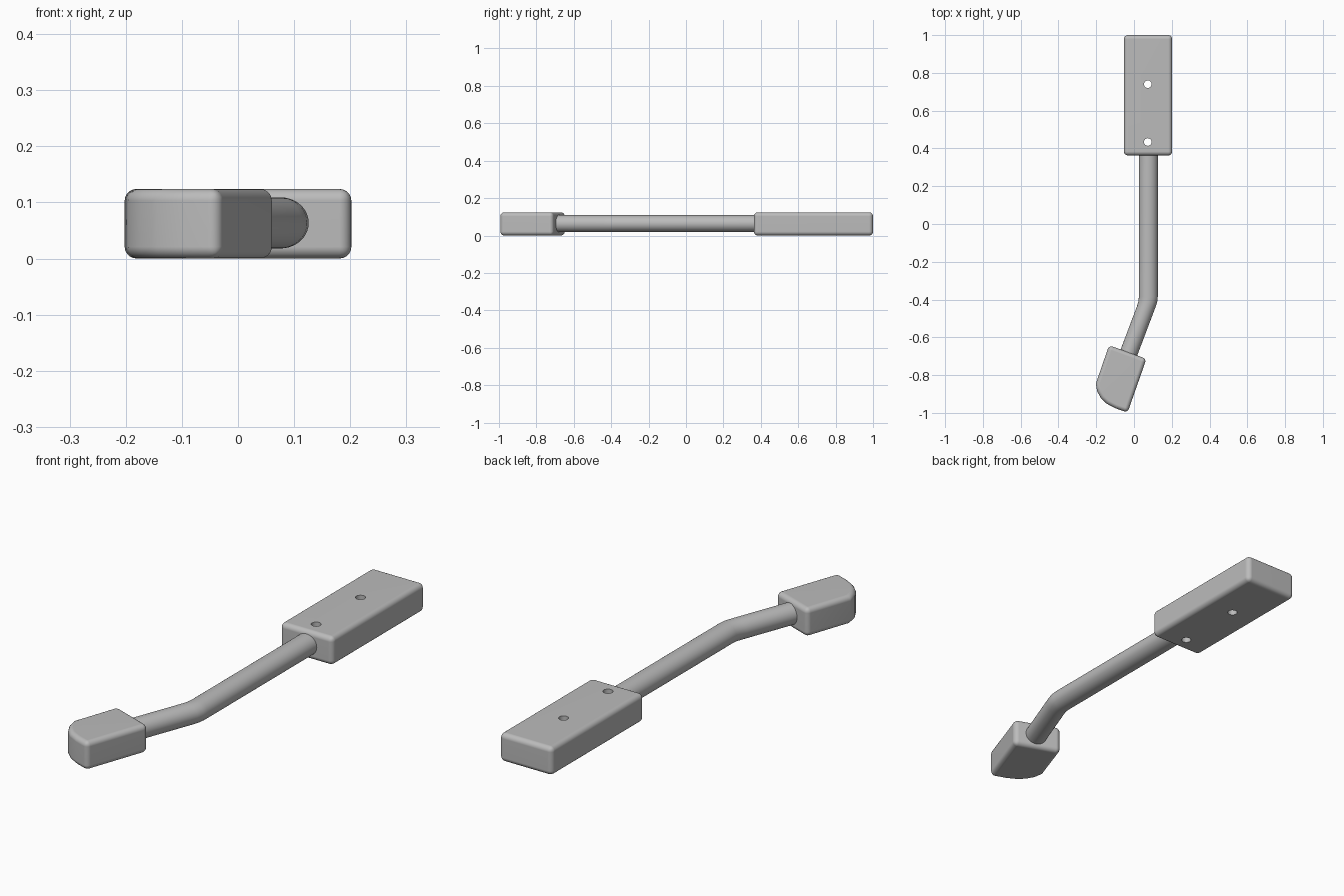
import bpy
import bmesh
import math

if "Cube" in bpy.data.objects:
    bpy.data.objects.remove(bpy.data.objects["Cube"], do_unlink=True)

HEIGHT = 0.124
BEVEL = 0.021

grey = bpy.data.materials.new("plain grey")
grey.use_nodes = True
grey.diffuse_color = (0.5, 0.5, 0.5, 1)
grey.node_tree.nodes["Principled BSDF"].inputs["Base Color"].default_value = (0.5, 0.5, 0.5, 1)


def make_object(name, bm):
    bmesh.ops.recalc_face_normals(bm, faces=bm.faces)
    mesh = bpy.data.meshes.new(name)
    bm.to_mesh(mesh)
    bm.free()
    obj = bpy.data.objects.new(name, mesh)
    bpy.context.collection.objects.link(obj)
    mesh.materials.append(grey)
    return obj


def activate(obj):
    bpy.ops.object.select_all(action='DESELECT')
    obj.select_set(True)
    bpy.context.view_layer.objects.active = obj


def smooth(obj, weighted=True):
    activate(obj)
    bpy.ops.object.shade_smooth_by_angle(angle=math.radians(35))
    if weighted:
        obj.modifiers.new("flat_panels", 'WEIGHTED_NORMAL').keep_sharp = True


def rounded_slab(name, outline):
    """Extrude an outline to full height and round its sharp edges."""
    bm = bmesh.new()
    base = bm.faces.new([bm.verts.new((x, y, 0)) for x, y in outline])
    top = bmesh.ops.extrude_face_region(bm, geom=[base])["geom"]
    for v in top:
        if isinstance(v, bmesh.types.BMVert):
            v.co.z = HEIGHT
    bmesh.ops.recalc_face_normals(bm, faces=bm.faces)
    sharp = [e for e in bm.edges if e.calc_face_angle() > math.radians(40)]
    bmesh.ops.bevel(bm, geom=sharp, offset=BEVEL, segments=5, profile=0.5,
                    affect='EDGES', clamp_overlap=True)
    return make_object(name, bm)


# Mounting block with two through holes
block = rounded_slab("mounting_block", [(-0.053, 0.363), (0.202, 0.363), (0.202, 1), (-0.053, 1)])
for y in (0.434, 0.74):
    bpy.ops.mesh.primitive_cylinder_add(vertices=32, radius=0.02, depth=0.4,
                                        location=(0.073, y, HEIGHT / 2))
    cutter = bpy.context.object
    cutter.name = "hole_cutter"
    cutter.hide_render = True
    cutter.data.materials.append(grey)
    cut = block.modifiers.new("hole", 'BOOLEAN')
    cut.operation = 'DIFFERENCE'
    cut.solver = 'EXACT'
    cut.object = cutter
    activate(block)
    bpy.ops.object.modifier_apply(modifier=cut.name)
    bpy.data.objects.remove(cutter, do_unlink=True)
smooth(block)

# Angled head with one rounded-off corner
head = rounded_slab("angled_head", [
    (-0.132, -0.642), (0.066, -0.714), (-0.034, -0.998), (-0.1, -0.975),
    (-0.145, -0.951), (-0.175, -0.922), (-0.195, -0.886), (-0.202, -0.845)])
smooth(head)

# Bent rod: sheared rings along a path
SIDES = 40
bm = bmesh.new()
rings = []
for x, y in [(0.076, 0.375), (0.076, -0.385), (0.073, -0.412), (0.064, -0.44), (-0.038, -0.71)]:
    rings.append([bm.verts.new((x + 0.05 * math.cos(a), y, 0.0635 + 0.0455 * math.sin(a)))
                  for a in (math.tau * i / SIDES for i in range(SIDES))])
for r0, r1 in zip(rings, rings[1:]):
    for i in range(SIDES):
        j = (i + 1) % SIDES
        bm.faces.new((r0[i], r0[j], r1[j], r1[i]))
bm.faces.new(rings[0])
bm.faces.new(rings[-1])
smooth(make_object("bent_rod", bm), weighted=False)
